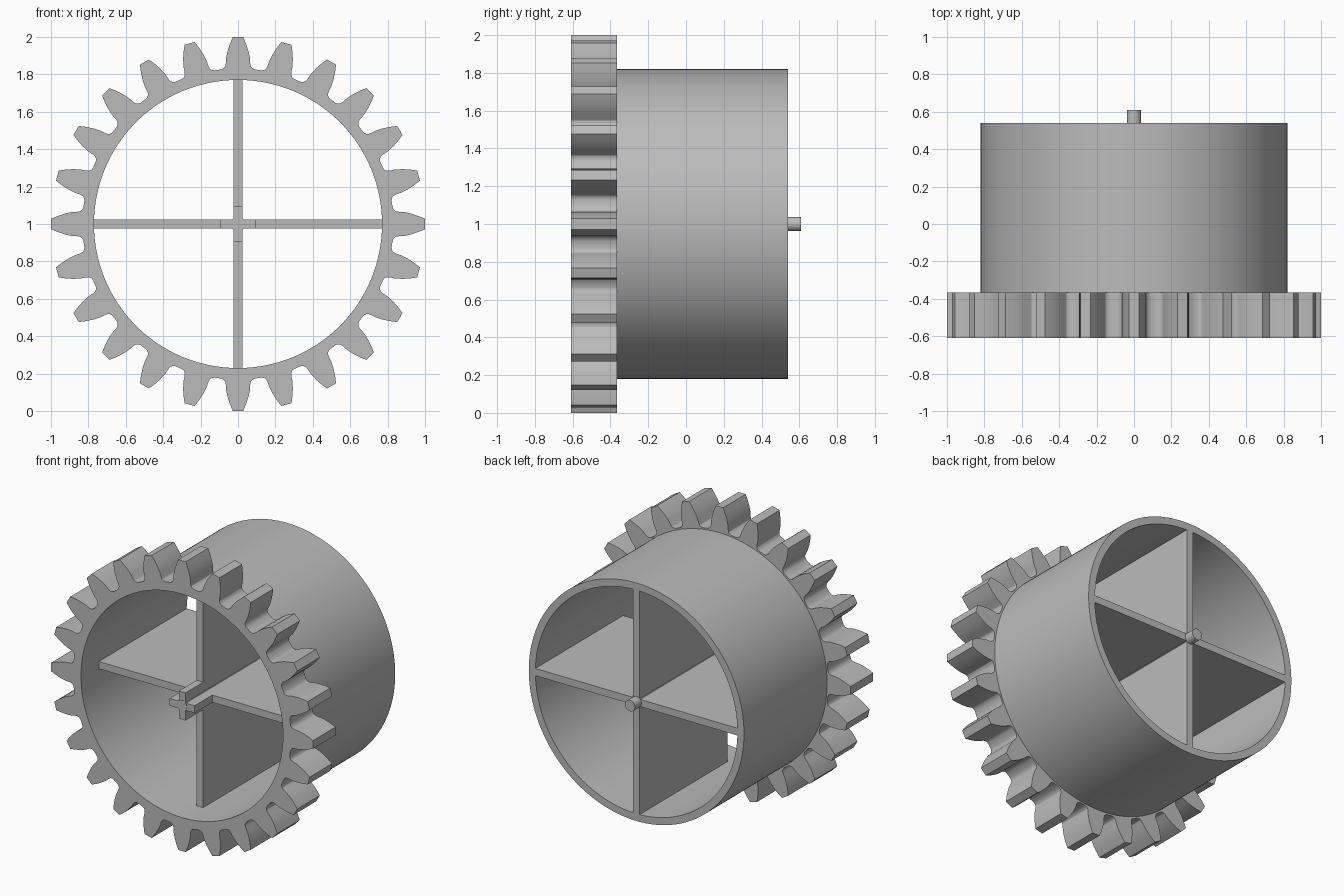
import bpy, bmesh, math

if "Cube" in bpy.data.objects:
    bpy.data.objects.remove(bpy.data.objects["Cube"])

TEETH = 24
BORE = 0.77          # inner radius shared by gear and drum
FRONT, GEAR_BACK, DRUM_BACK, SHAFT_END = -0.61, -0.365, 0.54, 0.61
VANE_FRONT = -0.415
CZ = 1.0             # axle height

grey = bpy.data.materials.new("grey plastic")
grey.diffuse_color = (0.5, 0.5, 0.5, 1)
grey.use_nodes = True
grey.node_tree.nodes["Principled BSDF"].inputs["Base Color"].default_value = grey.diffuse_color


def finish(name, bm, smooth=True):
    bmesh.ops.recalc_face_normals(bm, faces=bm.faces)
    mesh = bpy.data.meshes.new(name)
    bm.to_mesh(mesh)
    bm.free()
    mesh.materials.append(grey)
    ob = bpy.data.objects.new(name, mesh)
    bpy.context.collection.objects.link(ob)
    if smooth:
        bpy.ops.object.select_all(action='DESELECT')
        ob.select_set(True)
        bpy.context.view_layer.objects.active = ob
        bpy.ops.object.shade_smooth_by_angle(angle=math.radians(25))
    return ob


def ring(name, outline, y0, y1):
    """Tube along y: outline of (radius, angle) outside, round bore inside."""
    bm = bmesh.new()
    rows = []
    for r, a in outline:
        s, c = math.sin(a), math.cos(a)
        rows.append([bm.verts.new((q * s, y, CZ + q * c))
                     for q, y in ((r, y0), (r, y1), (BORE, y1), (BORE, y0))])
    for i, a in enumerate(rows):
        b = rows[(i + 1) % len(rows)]
        for k in range(4):
            m = (k + 1) % 4
            bm.faces.new((a[k], a[m], b[m], b[k]))
    return finish(name, bm)


def box(name, lo, hi):
    bm = bmesh.new()
    bmesh.ops.create_cube(bm, size=1)
    for v in bm.verts:
        v.co = [lo[i] if v.co[i] < 0 else hi[i] for i in range(3)]
    return finish(name, bm, False)


# Gear ring: one tooth flank as (radius, half width), mirrored and repeated
flank = [(1.0, 0.028), (0.965, 0.043), (0.93, 0.055), (0.89, 0.064),
         (0.86, 0.0655), (0.845, 0.069), (0.836, 0.077), (0.831, 0.09)]
half = [(r, w / r) for r, w in flank]
tooth = [(r, -a) for r, a in reversed(half)] + half
outline = [(r, a + 2 * math.pi * t / TEETH) for t in range(TEETH) for r, a in tooth]
ring("gear_ring", outline, FRONT, GEAR_BACK)

# Drum behind the gear, sharing its bore
ring("drum", [(0.82, a) for r, a in outline], GEAR_BACK, DRUM_BACK)

# Crossed vanes inside the drum, and the short cross hub in front of them
T, L, H = 0.025, BORE + 0.005, 0.095
for part, reach, y0, y1 in (("vane", L, VANE_FRONT, DRUM_BACK),
                            ("hub", H, FRONT + 0.002, VANE_FRONT)):
    box("horizontal_" + part, (-reach, y0, CZ - T), (reach, y1, CZ + T))
    for side, lo, hi in (("upper", T, reach), ("lower", -reach, -T)):
        box(side + "_" + part, (-T, y0, CZ + lo), (T, y1, CZ + hi))

# Axle through the whole wheel
bpy.ops.mesh.primitive_cylinder_add(vertices=32, radius=0.038, depth=SHAFT_END - FRONT,
                                    location=(0, 0, CZ), rotation=(math.pi / 2, 0, 0))
axle = bpy.context.object
axle.name = "axle"
axle.data.materials.append(grey)
bpy.ops.object.shade_smooth_by_angle(angle=math.radians(30))
